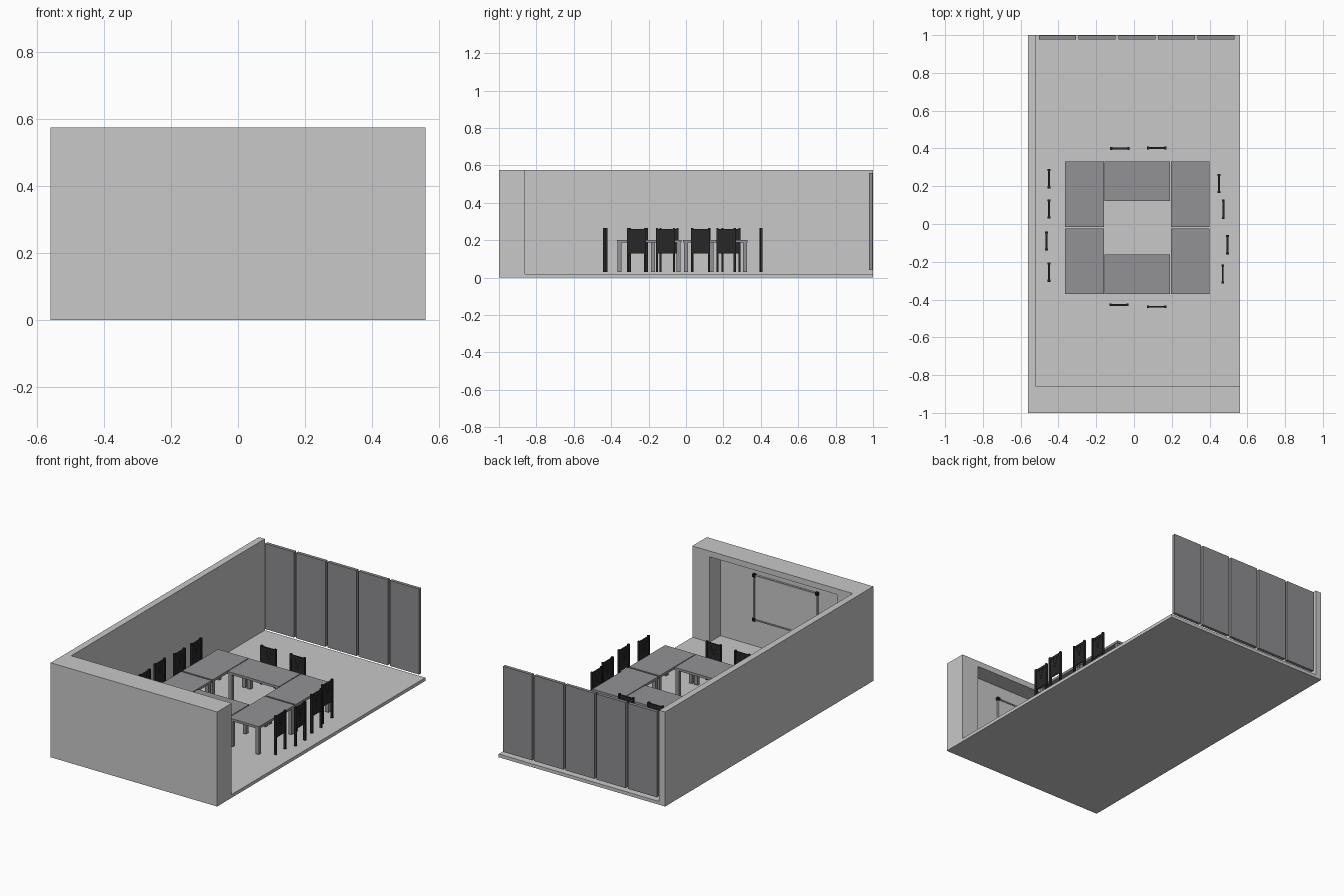
import bpy, bmesh, math
from mathutils import Matrix, Vector

if "Cube" in bpy.data.objects:
    bpy.data.objects.remove(bpy.data.objects["Cube"])


def material(name, rgb):
    m = bpy.data.materials.new(name)
    m.diffuse_color = (*rgb, 1)
    m.use_nodes = True
    m.node_tree.nodes["Principled BSDF"].inputs["Base Color"].default_value = m.diffuse_color
    return m


WALL = material("wall_light_grey", (0.58, 0.58, 0.58))
TABLE = material("table_grey", (0.29, 0.29, 0.30))
PANEL = material("panel_grey", (0.27, 0.27, 0.28))
CHAIR = material("chair_charcoal", (0.02, 0.02, 0.021))
BLACK = material("fitting_black", (0.01, 0.01, 0.01))
METAL = material("frame_grey", (0.35, 0.35, 0.35))


def add_box(bm, x0, x1, y0, y1, z0, z1):
    mat = Matrix.Translation(((x0 + x1) / 2, (y0 + y1) / 2, (z0 + z1) / 2)) @ \
        Matrix.Diagonal((x1 - x0, y1 - y0, z1 - z0, 1))
    bmesh.ops.create_cube(bm, size=1, matrix=mat)


def boxes(name, mat, *dims):
    """One object made of boxes, each given as x0, x1, y0, y1, z0, z1."""
    bm = bmesh.new()
    for d in dims:
        add_box(bm, *d)
    me = bpy.data.meshes.new(name)
    bm.to_mesh(me)
    bm.free()
    me.materials.append(mat)
    ob = bpy.data.objects.new(name, me)
    bpy.context.collection.objects.link(ob)
    return ob


# Floor and left wall
boxes("floor", WALL, (-0.56, 0.56, -0.86, 1, 0, 0.02))
boxes("left_wall", WALL, (-0.56, -0.52, -0.86, 1, 0.02, 0.575))

# Front wall with a deep alcove cut into its inner side
front = boxes("front_wall", WALL, (-0.56, 0.56, -1, -0.86, 0, 0.575))
cutter = boxes("alcove_cutter", WALL, (-0.413, 0.444, -0.965, -0.8, 0.02, 0.54))
cutter.hide_render = True
mod = front.modifiers.new("alcove", 'BOOLEAN')
mod.object = cutter
mod.operation = 'DIFFERENCE'
mod.solver = 'EXACT'
bpy.context.view_layer.objects.active = front
bpy.ops.object.modifier_apply(modifier="alcove")
bpy.data.objects.remove(cutter)

# Whiteboard on the alcove's back
bx, bz0, bz1, by = 0.215, 0.18, 0.457, -0.965
boxes("whiteboard", WALL, (-bx, bx, by, by + 0.008, bz0, bz1))
f = 0.008
boxes("whiteboard_frame", METAL,
      (-bx, bx, by, by + 0.012, bz1 - f, bz1), (-bx, bx, by, by + 0.012, bz0, bz0 + f),
      (-bx, -bx + f, by, by + 0.012, bz0 + f, bz1 - f), (bx - f, bx, by, by + 0.012, bz0 + f, bz1 - f))
c = 0.009
boxes("whiteboard_corners", BLACK,
      *[(x - c, x + c, by, by + 0.016, z - c, z + c)
        for x in (-bx + 0.004, bx - 0.004) for z in (bz0 + 0.004, bz1 - 0.004)])

# Row of partition panels at the back
for i in range(5):
    x = -0.503 + i * 0.21
    boxes(f"partition_panel_{i + 1}", PANEL, (x, x + 0.196, 0.978, 0.998, 0.04, 0.56))

# Six tables in a ring
T = 0.022


def table(name, x0, x1, y0, y1):
    boxes(name + "_top", TABLE, (x0, x1, y0, y1, 0.187, 0.202))
    i = 0.004
    boxes(name + "_legs", TABLE,
          *[(x, x + T, y, y + T, 0.03, 0.187)
            for x in (x0 + i, x1 - i - T) for y in (y0 + i, y1 - i - T)])


for side, x0 in (("left", -0.365), ("right", 0.195)):
    table(f"table_{side}_back", x0, x0 + 0.205, -0.015, 0.33)
    table(f"table_{side}_front", x0, x0 + 0.205, -0.37, -0.025)
table("table_middle_back", -0.155, 0.19, 0.122, 0.33)
table("table_middle_front", -0.155, 0.19, -0.37, -0.162)


# Flat chairs: two posts, a back panel, a top rail and V-shaped braces
def chair(name, x, y, turn):
    ob = boxes(name, CHAIR,
               (-0.051, -0.040, -0.007, 0.007, 0.03, 0.265),
               (0.040, 0.051, -0.007, 0.007, 0.03, 0.265),
               (-0.042, 0.042, -0.003, 0.003, 0.13, 0.255),
               (-0.042, 0.042, -0.005, 0.005, 0.245, 0.26))
    bm = bmesh.new()
    bm.from_mesh(ob.data)
    for s in (-1, 1):
        mat = Matrix.Translation((s * 0.009, 0, 0.215)) @ Matrix.Rotation(s * 0.28, 4, 'Y') @ \
            Matrix.Diagonal((0.004, 0.009, 0.06, 1))
        bmesh.ops.create_cube(bm, size=1, matrix=mat)
    bm.to_mesh(ob.data)
    bm.free()
    ob.location = (x, y, 0)
    ob.rotation_euler.z = turn


sides = {
    "left": (math.pi / 2, [(-0.45, 0.24), (-0.45, 0.08), (-0.463, -0.09), (-0.45, -0.255)]),
    "right": (-math.pi / 2, [(0.45, 0.215), (0.473, 0.078), (0.495, -0.11), (0.47, -0.265)]),
    "back": (0, [(-0.075, 0.4), (0.12, 0.402)]),
    "front": (math.pi, [(-0.08, -0.428), (0.12, -0.438)]),
}
for side, (turn, spots) in sides.items():
    for i, (x, y) in enumerate(spots):
        chair(f"chair_{side}_{i + 1}", x, y, turn)
